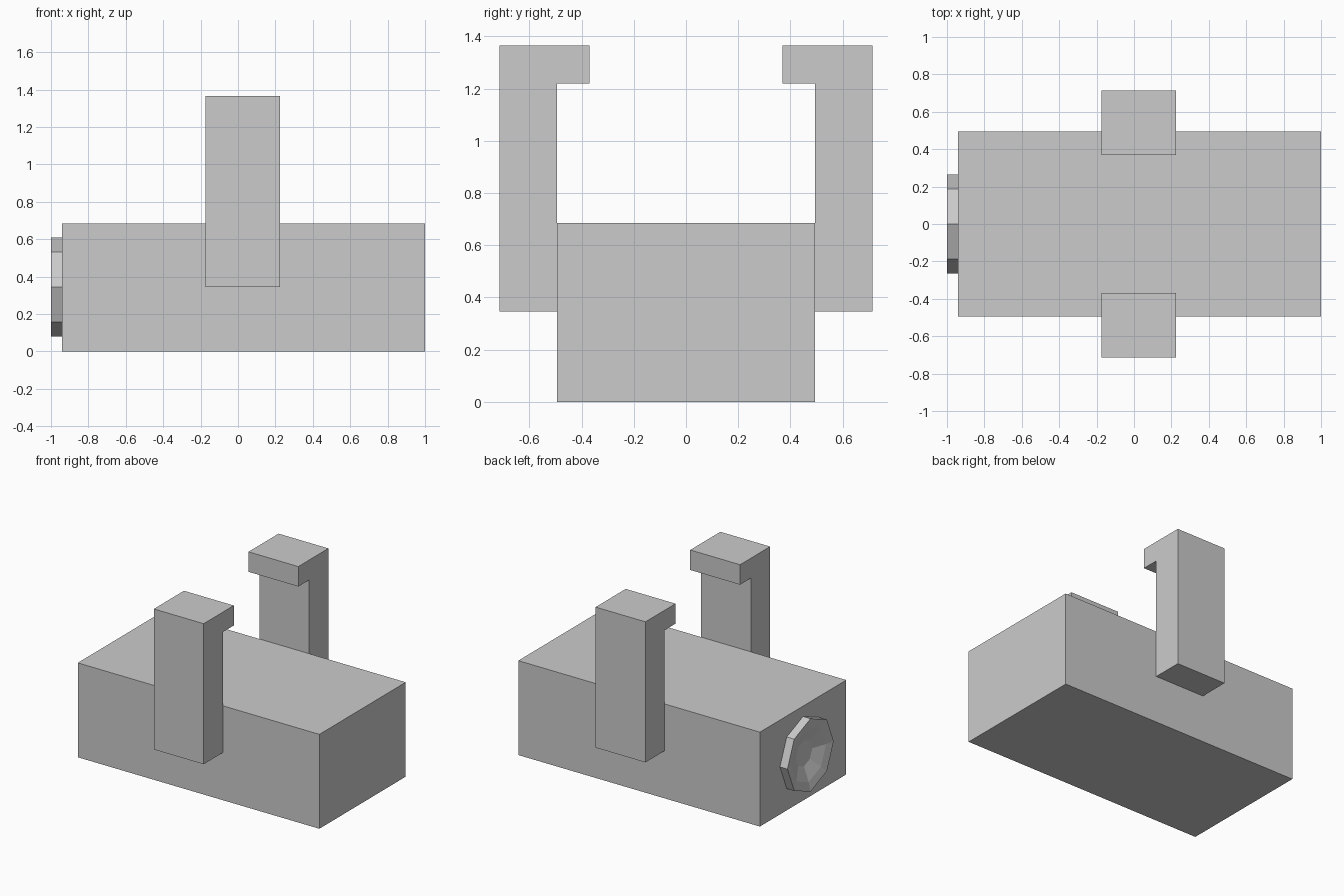
import bpy
import bmesh
import math

if "Cube" in bpy.data.objects:
    bpy.data.objects.remove(bpy.data.objects["Cube"])


def make_object(name, bm):
    bmesh.ops.recalc_face_normals(bm, faces=bm.faces)
    mesh = bpy.data.meshes.new(name)
    bm.to_mesh(mesh)
    bm.free()
    obj = bpy.data.objects.new(name, mesh)
    bpy.context.collection.objects.link(obj)
    return obj


def extrude_x(name, profile, x0, x1):
    """Extrude a (y, z) outline along x."""
    bm = bmesh.new()
    face = bm.faces.new([bm.verts.new((x0, y, z)) for y, z in profile])
    moved = bmesh.ops.extrude_face_region(bm, geom=[face])["geom"]
    verts = [v for v in moved if isinstance(v, bmesh.types.BMVert)]
    bmesh.ops.translate(bm, verts=verts, vec=(x1 - x0, 0, 0))
    return make_object(name, bm)


# Main box
W, H = 0.495, 0.685
extrude_x("body", [(-W, 0), (W, 0), (W, H), (-W, H)], -0.94, 1.0)

# Hooked clips on both long sides
hook = [(W, 0.345), (0.715, 0.345), (0.715, 1.365),
        (0.37, 1.365), (0.37, 1.22), (W, 1.22)]
for name, side in (("front_clip", -1), ("back_clip", 1)):
    extrude_x(name, [(side * y, z) for y, z in hook], -0.175, 0.225)

# Eight-sided lens with a shallow dished face, built as rings of (x, radius)
SIDES, CENTRE_Z = 8, 0.345
bm = bmesh.new()
rings = []
for x, r in [(-0.94, 0.265), (-1.0, 0.265), (-0.985, 0.2), (-0.947, 0.095)]:
    angles = [2 * math.pi * i / SIDES for i in range(SIDES)]
    rings.append([bm.verts.new((x, r * math.cos(a), CENTRE_Z + r * math.sin(a)))
                  for a in angles])
for a, b in zip(rings, rings[1:]):
    for i in range(SIDES):
        j = (i + 1) % SIDES
        bm.faces.new((a[i], a[j], b[j], b[i]))
bm.faces.new(rings[0])
bm.faces.new(rings[-1])
make_object("lens", bm)
